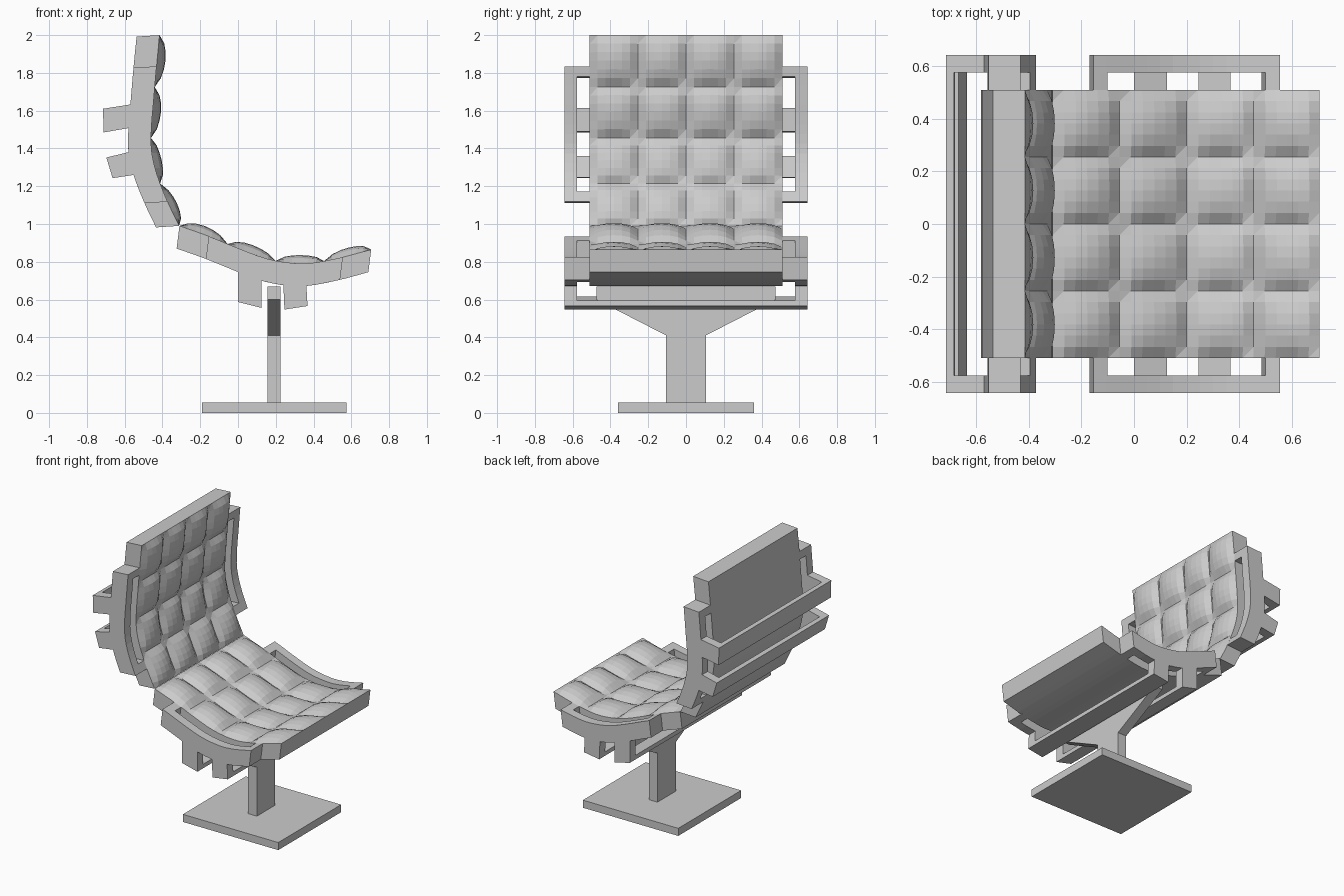
import bpy, bmesh
from mathutils import Vector

cube = bpy.data.objects.get("Cube")
if cube:
    bpy.data.objects.remove(cube, do_unlink=True)

grey = bpy.data.materials.new("plain grey")
grey.use_nodes = True
grey.diffuse_color = (0.6, 0.6, 0.6, 1)
grey.node_tree.nodes["Principled BSDF"].inputs["Base Color"].default_value = (0.6, 0.6, 0.6, 1)


def finish(name, bm):
    mesh = bpy.data.meshes.new(name)
    bm.to_mesh(mesh)
    bm.free()
    mesh.materials.append(grey)
    obj = bpy.data.objects.new(name, mesh)
    bpy.context.collection.objects.link(obj)


def prism(name, outline, lo, hi, axis="y"):
    """Extrude an xz outline along y, or a yz outline along x."""
    place = (lambda p, d: (p[0], d, p[1])) if axis == "y" else (lambda p, d: (d, p[0], p[1]))
    bm = bmesh.new()
    a = [bm.verts.new(place(p, lo)) for p in outline]
    b = [bm.verts.new(place(p, hi)) for p in outline]
    bm.faces.new(a)
    bm.faces.new(b[::-1])
    for i in range(len(a)):
        j = (i + 1) % len(a)
        bm.faces.new((a[j], a[i], b[i], b[j]))
    bmesh.ops.recalc_face_normals(bm, faces=bm.faces)
    finish(name, bm)


def curve_at(pts, k, t):
    """Smooth curve through pts, looked up by coordinate k (0 is x, 1 is z)."""
    n = len(pts)
    i = max([j for j in range(n - 1) if pts[j][k] <= t + 1e-6], default=0)
    o = 1 - k

    def slope(j):
        a, b = pts[max(j - 1, 0)], pts[min(j + 1, n - 1)]
        return (b[o] - a[o]) / (b[k] - a[k])

    p, q = pts[i], pts[i + 1]
    d = q[k] - p[k]
    s = (t - p[k]) / d
    v = (p[o] * (1 + 2 * s) * (1 - s) ** 2 + q[o] * s * s * (3 - 2 * s)
         + d * slope(i) * s * (1 - s) ** 2 + d * slope(i + 1) * s * s * (s - 1))
    return Vector((t, v)) if k == 0 else Vector((v, t))


def slab(name, pts, k, offset, ts, lo, hi):
    front = [curve_at(pts, k, t) for t in ts]
    prism(name, front + [p + offset for p in reversed(front)], lo, hi)


def span(a, b, n):
    return [a + (b - a) * i / n for i in range(n + 1)]


HALF = 0.51       # cushion half width
BAR_IN, BAR_OUT = 0.577, 0.643
TUFTS, CUTS, PUFF = 4, 6, 0.045


def cushion(name, pts, k, offset, seams):
    ts = [a + (b - a) * i / CUTS for a, b in zip(seams, seams[1:]) for i in range(CUTS)] + seams[-1:]
    slab(name + "_body", pts, k, offset, ts, -HALF, HALF)
    # Tufted surface: one pillow per cell, pinched at the seams
    up = -offset.normalized()
    ys = span(-HALF, HALF, TUFTS * CUTS)

    def swell(i):
        u = 2 * (i % CUTS) / CUTS - 1
        return 1 - u * u

    bm = bmesh.new()
    rows = []
    for i, t in enumerate(ts):
        base = curve_at(pts, k, t)
        row = []
        for j, y in enumerate(ys):
            p = base + up * PUFF * (swell(i) * swell(j)) ** 0.75
            row.append(bm.verts.new((p.x, y, p.y)))
        rows.append(row)
    for r, s in zip(rows, rows[1:]):
        for j in range(len(ys) - 1):
            bm.faces.new((r[j], s[j], s[j + 1], r[j + 1]))
    bm.normal_update()
    total = sum((f.normal for f in bm.faces), Vector())
    if total.dot(Vector((up.x, 0, up.y))) < 0:
        bmesh.ops.reverse_faces(bm, faces=bm.faces)
    finish(name + "_tufts", bm)


def side_frames(name, pts, k, offset, a, b, end):
    for side, s in (("left", 1), ("right", -1)):
        lo, hi = sorted((s * BAR_IN, s * BAR_OUT))
        slab(f"{name}_{side}_rail", pts, k, offset, span(a, b, 14), lo, hi)
        lo, hi = sorted((s * (HALF - 0.01), s * BAR_IN))
        slab(f"{name}_{side}_first_end", pts, k, offset, span(a, a + end, 2), lo, hi)
        slab(f"{name}_{side}_last_end", pts, k, offset, span(b - end, b, 2), lo, hi)


def bracket(name, root_a, root_b, tip_a, tip_b):
    """Two legs on the side rails joined by a thin cross bar."""
    ra, rb, ta, tb = (Vector(p) for p in (root_a, root_b, tip_a, tip_b))
    for side, s in (("left", 1), ("right", -1)):
        lo, hi = sorted((s * BAR_IN, s * BAR_OUT))
        prism(f"{name}_{side}_leg", [ra, rb, tb, ta], lo, hi)
    ia = ta + (ra - ta).normalized() * 0.03
    ib = tb + (rb - tb).normalized() * 0.03
    prism(name + "_cross_bar", [ia, ib, tb, ta], -BAR_IN, BAR_IN)


# Seat
seat = [(-0.31, 0.99), (-0.155, 0.935), (0.015, 0.866), (0.14, 0.82), (0.25, 0.797),
        (0.375, 0.792), (0.552, 0.824), (0.705, 0.865)]
seat_drop = Vector((-0.015, -0.12))
cushion("seat", seat, 0, seat_drop, [-0.31, -0.055, 0.2, 0.455, 0.705])
side_frames("seat", seat, 0, seat_drop, -0.155, 0.555, 0.055)
bracket("seat_rear_bracket", (0, 0.75), (0.125, 0.705), (0, 0.587), (0.125, 0.556))
bracket("seat_front_bracket", (0.24, 0.68), (0.362, 0.675), (0.246, 0.547), (0.368, 0.566))

# Backrest
back = [(-0.312, 0.99), (-0.373, 1.118), (-0.431, 1.268), (-0.458, 1.389),
        (-0.458, 1.516), (-0.448, 1.638), (-0.431, 1.838), (-0.415, 2.0)]
back_drop = Vector((-0.122, -0.008))
cushion("backrest", back, 1, back_drop, [0.99, 1.215, 1.455, 1.725, 2.0])
side_frames("backrest", back, 1, back_drop, 1.118, 1.835, 0.055)
bracket("backrest_upper_bracket", (-0.568, 1.633), (-0.578, 1.508), (-0.715, 1.61), (-0.711, 1.485))
bracket("backrest_lower_bracket", (-0.576, 1.381), (-0.55, 1.26), (-0.697, 1.352), (-0.664, 1.243))

# Pedestal: flared post with a top block, on a flat base
half_post = [(0.105, 0.05), (0.105, 0.41), (0.475, 0.6), (0.475, 0.67)]
prism("pedestal_post", half_post + [(-y, z) for y, z in reversed(half_post)], 0.155, 0.225, "x")
prism("base_plate", [(-0.19, 0), (0.575, 0), (0.575, 0.055), (-0.19, 0.055)], -0.36, 0.36)
